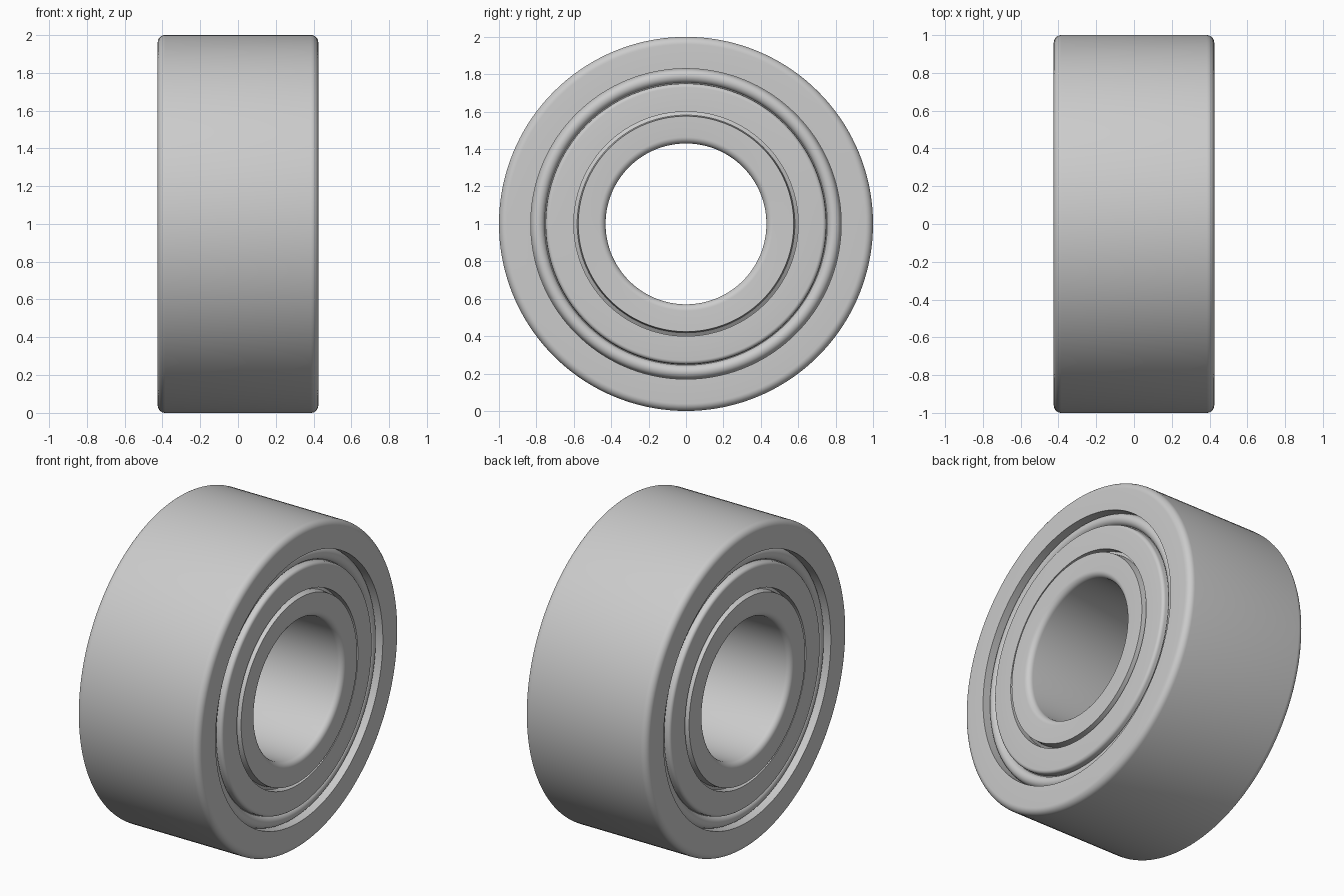
import bpy, bmesh
from math import sin, cos, pi, radians
from mathutils import Vector, Matrix

if "Cube" in bpy.data.objects:
    bpy.data.objects.remove(bpy.data.objects["Cube"])

SEG = 144      # steps around the axle
CZ = 1.0       # axle height
HALF = 0.425   # half width


def arc(cx, cr, rad, a0, a1, n=8):
    """Arc points (x, radius) in the profile plane."""
    return [(cx + rad * cos(radians(a0 + (a1 - a0) * i / n)),
             cr + rad * sin(radians(a0 + (a1 - a0) * i / n))) for i in range(n + 1)]


def finish(name, bm):
    bmesh.ops.recalc_face_normals(bm, faces=bm.faces)
    mesh = bpy.data.meshes.new(name)
    bm.to_mesh(mesh)
    bm.free()
    ob = bpy.data.objects.new(name, mesh)
    bpy.context.collection.objects.link(ob)
    bpy.ops.object.select_all(action='DESELECT')
    ob.select_set(True)
    bpy.context.view_layer.objects.active = ob
    bpy.ops.object.shade_smooth_by_angle(angle=radians(35))
    return ob


def lathe(name, profile):
    """Revolve a closed (x, radius) profile around the x axle."""
    bm = bmesh.new()
    rings = []
    for i in range(SEG):
        a = 2 * pi * i / SEG
        rings.append([bm.verts.new((x, r * sin(a), CZ + r * cos(a))) for x, r in profile])
    n = len(profile)
    for i in range(SEG):
        p, q = rings[i], rings[(i + 1) % SEG]
        for j in range(n):
            k = (j + 1) % n
            bm.faces.new((p[j], p[k], q[k], q[j]))
    return finish(name, bm)


# Outer race: rounded outside corners, ball groove inside
f = 0.04
lathe("outer_race",
      arc(HALF - f, 1 - f, f, 0, 90) + arc(-HALF + f, 1 - f, f, 90, 180)
      + [(-HALF, 0.83)] + arc(0, 0.715, 0.17, 137, 43, 12) + [(HALF, 0.83)])

# Inner race: rounded bore, stepped shoulders, ball groove outside
f = 0.035
lathe("inner_race",
      arc(-HALF + f, 0.43 + f, f, 180, 270) + arc(HALF - f, 0.43 + f, f, 270, 360)
      + [(HALF, 0.576), (HALF - 0.05, 0.582), (HALF - 0.065, 0.603)]
      + arc(0, 0.715, 0.17, -43, -137, 12)
      + [(-HALF + 0.065, 0.603), (-HALF + 0.05, 0.582), (-HALF, 0.576)])

# Dust shields: flat washer with rounded rim and a rolled outer bead
for side, label in ((1, "right"), (-1, "left")):
    face = HALF - 0.012
    prof = [(face - 0.06, 0.60), (face, 0.60)]
    prof += arc(face - 0.02, 0.73, 0.02, 0, 90, 6)
    prof += [(face - 0.045, 0.752)]
    prof += arc(face - 0.055, 0.791, 0.037, -75, 75, 12)
    prof += [(face - 0.06, 0.832), (face - 0.11, 0.832), (face - 0.11, 0.74), (face - 0.06, 0.72)]
    lathe("shield_" + label, [(side * x, r) for x, r in prof])

# Balls running between the races
bm = bmesh.new()
for i in range(8):
    a = 2 * pi * i / 8
    bmesh.ops.create_uvsphere(bm, u_segments=24, v_segments=16, radius=0.168,
                              matrix=Matrix.Translation(Vector((0, 0.715 * sin(a), CZ + 0.715 * cos(a)))))
finish("balls", bm)
